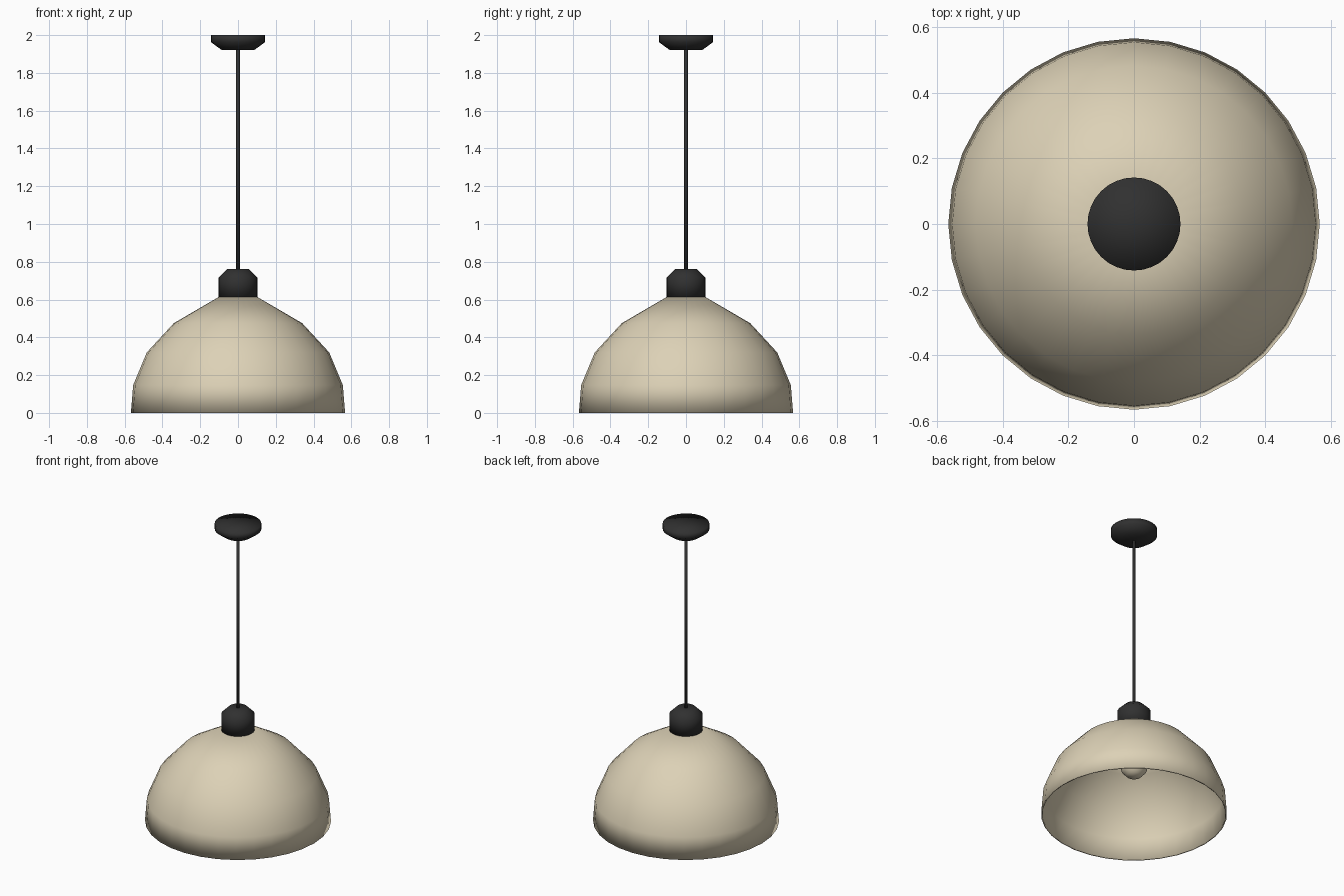
import bpy, bmesh, math

cube = bpy.data.objects.get("Cube")
if cube:
    bpy.data.objects.remove(cube, do_unlink=True)


def material(name, color):
    mat = bpy.data.materials.new(name)
    mat.use_nodes = True
    mat.diffuse_color = (*color, 1)
    mat.node_tree.nodes["Principled BSDF"].inputs["Base Color"].default_value = (*color, 1)
    return mat


def lathe(name, profile, mat, sides=32, closed=False):
    """Spin a (radius, height) profile around z; closed joins its last point to the first."""
    bm = bmesh.new()
    verts = [bm.verts.new((r, 0, z)) for r, z in profile]
    edges = [bm.edges.new(pair) for pair in zip(verts, verts[1:])]
    if closed:
        edges.append(bm.edges.new((verts[-1], verts[0])))
    bmesh.ops.spin(bm, geom=verts + edges, axis=(0, 0, 1), cent=(0, 0, 0),
                   angle=math.tau, steps=sides, use_merge=False)
    bmesh.ops.remove_doubles(bm, verts=bm.verts[:], dist=0.0005)
    bmesh.ops.recalc_face_normals(bm, faces=bm.faces[:])
    for face in bm.faces:
        face.smooth = True
    mesh = bpy.data.meshes.new(name)
    bm.to_mesh(mesh)
    bm.free()
    mesh.materials.append(mat)
    obj = bpy.data.objects.new(name, mesh)
    bpy.context.collection.objects.link(obj)
    return obj


cream = material("warm cream", (0.72, 0.64, 0.47))
black = material("soft black", (0.03, 0.03, 0.03))

# Thin domed shade: outer wall, then the same wall inset and reversed
outer = [(0.567, 0), (0.555, 0.147), (0.483, 0.32), (0.34, 0.475), (0.1, 0.615)]
inner = [(r - 0.009, max(z - 0.006, 0)) for r, z in reversed(outer)]
lathe("shade", outer + inner, cream, closed=True)

# Socket cap above the shade
lathe("socket_cap", [(0, 0.61), (0.102, 0.61), (0.102, 0.718),
                     (0.057, 0.762), (0, 0.762)], black)

# Hanging cord
lathe("cord", [(0, 0.75), (0.01, 0.75), (0.01, 1.93), (0, 1.93)], black, sides=12)

# Ceiling canopy
lathe("ceiling_canopy", [(0, 1.92), (0.085, 1.92), (0.142, 1.962),
                         (0.142, 2), (0, 2)], black)

# Bulb with a neck rising into the cap
lathe("bulb", [(0, 0.258), (0.045, 0.27), (0.077, 0.305), (0.086, 0.345),
               (0.077, 0.39), (0.05, 0.46), (0.04, 0.612), (0, 0.612)], cream, sides=24)
